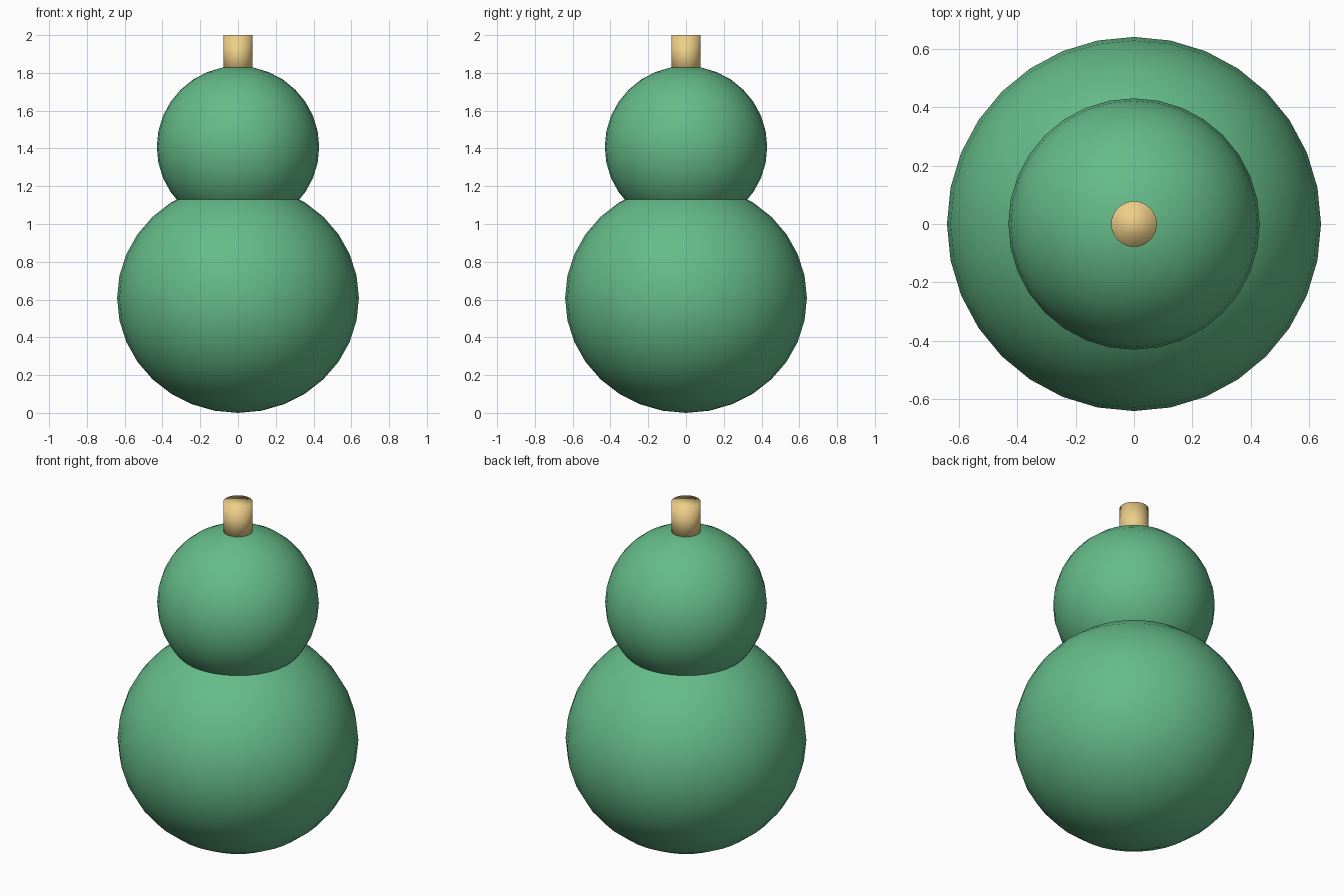
import bpy

if "Cube" in bpy.data.objects:
    bpy.data.objects.remove(bpy.data.objects["Cube"])


def material(name, color):
    mat = bpy.data.materials.new(name)
    mat.diffuse_color = color
    mat.use_nodes = True
    mat.node_tree.nodes["Principled BSDF"].inputs["Base Color"].default_value = mat.diffuse_color
    return mat


def finish(name, mat):
    obj = bpy.context.object
    obj.name = name
    obj.data.materials.append(mat)
    bpy.ops.object.shade_smooth()
    return obj


def ball(name, radius, height_radius, z, mat):
    bpy.ops.mesh.primitive_uv_sphere_add(segments=32, ring_count=16, radius=1, location=(0, 0, z))
    bpy.context.object.scale = (radius, radius, height_radius)
    finish(name, mat)


green = material("green", (0.13, 0.5, 0.25, 1))
tan = material("tan", (0.85, 0.62, 0.25, 1))

# Slightly flattened lower bulb and round upper bulb
ball("lower_bulb", 0.64, 0.608, 0.608, green)
ball("upper_bulb", 0.43, 0.428, 1.408, green)

# Stem, sunk into the upper bulb
bottom, top = 1.79, 2.0
bpy.ops.mesh.primitive_cylinder_add(vertices=32, radius=0.078, depth=top - bottom,
                                    location=(0, 0, (top + bottom) / 2))
finish("stem", tan)
